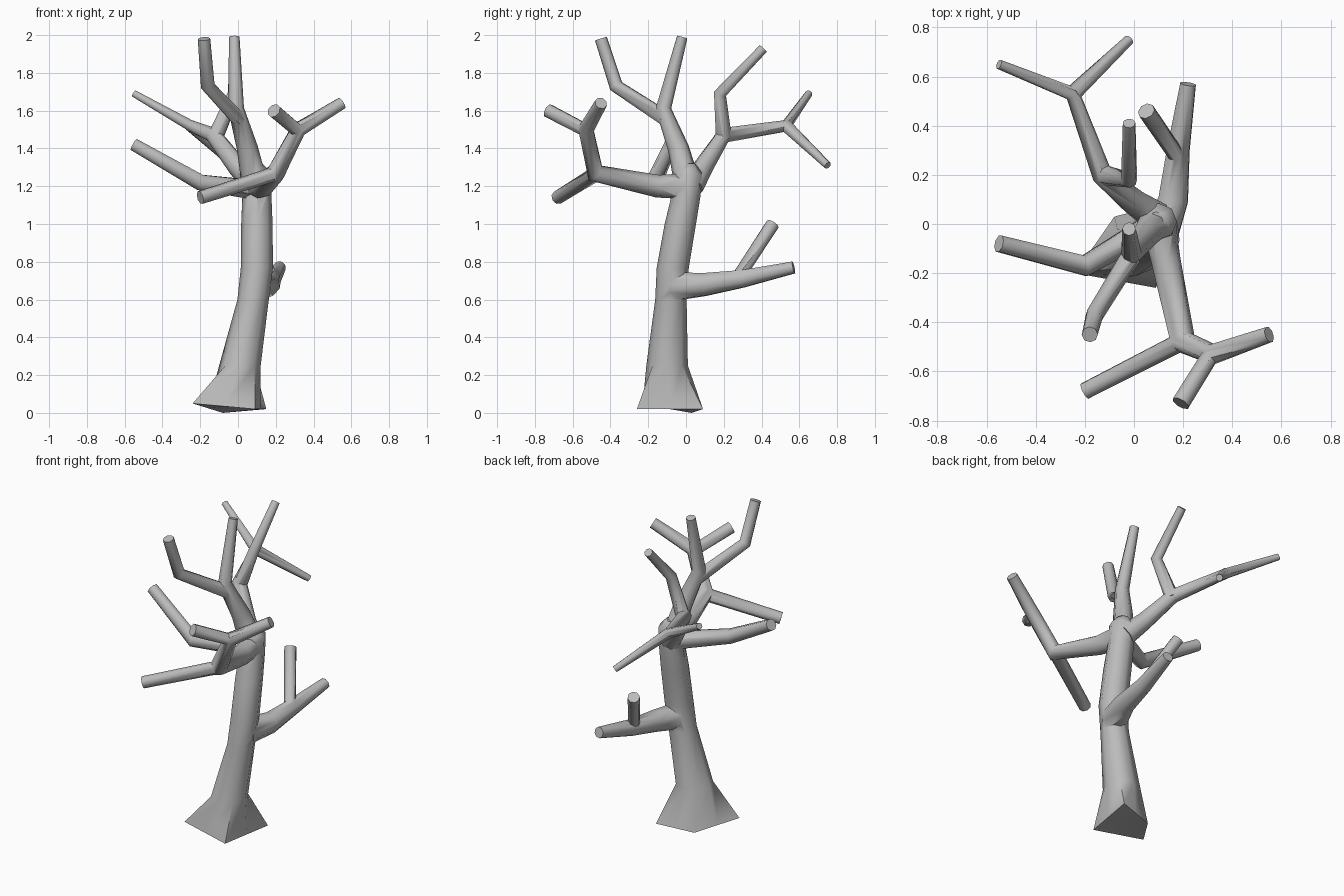
import bpy, bmesh
from mathutils import Vector, Quaternion
from math import cos, sin, radians

old = bpy.data.objects.get("Cube")
if old:
    bpy.data.objects.remove(old, do_unlink=True)

bark = bpy.data.materials.new("grey_bark")
bark.use_nodes = True
colour = (0.5, 0.5, 0.5, 1)
bark.diffuse_color = colour
bark.node_tree.nodes["Principled BSDF"].inputs["Base Color"].default_value = colour

SIDES = 8
CIRCLE = [Vector((cos(a), sin(a), 0))
          for a in (radians(45) * (i + 1) for i in range(SIDES))]


def loft(name, rings):
    """Skin a list of equal-length point rings into a capped solid."""
    bm = bmesh.new()
    loops = [[bm.verts.new(point) for point in ring] for ring in rings]
    for lower, upper in zip(loops, loops[1:]):
        for i in range(SIDES):
            j = (i + 1) % SIDES
            bm.faces.new((lower[i], lower[j], upper[j], upper[i]))
    bm.faces.new(loops[0][::-1])
    bm.faces.new(loops[-1])
    bmesh.ops.triangulate(bm, faces=[f for f in bm.faces if len(f.verts) > 4])
    bmesh.ops.recalc_face_normals(bm, faces=bm.faces)
    mesh = bpy.data.meshes.new(name)
    bm.to_mesh(mesh)
    bm.free()
    mesh.materials.append(bark)
    obj = bpy.data.objects.new(name, mesh)
    bpy.context.collection.objects.link(obj)
    return obj


def grow(name, thick, thin, *path):
    """Weld an evenly tapering tube along the path into the trunk."""
    points = [Vector(p) for p in path]
    end = len(points) - 1
    rings, turn, last = [], Quaternion(), Vector((0, 0, 1))
    for k, point in enumerate(points):
        before = (point - points[max(k - 1, 0)]).normalized()
        after = (points[min(k + 1, end)] - point).normalized()
        tangent = (before + after).normalized()
        turn = last.rotation_difference(tangent) @ turn
        last = tangent
        radius = thick + (thin - thick) * k / end
        rings.append([point + turn @ c * radius for c in CIRCLE])
    part = loft(name, rings)
    weld = trunk.modifiers.new(name, 'BOOLEAN')
    weld.operation = 'UNION'
    weld.solver = 'EXACT'
    weld.object = part
    bpy.ops.object.modifier_apply(modifier=weld.name)
    bpy.data.objects.remove(part, do_unlink=True)


# Trunk: four-cornered flared foot rising into rounded rings
corners = [Vector(c) for c in ((0.15, 0.09, 0.02), (-0.08, 0.03, 0),
                               (-0.24, -0.2, 0.05), (0.09, -0.26, 0.02))]
rings = [[]]
for i, corner in enumerate(corners):
    rings[0] += [corner, (corner + corners[(i + 1) % 4]) / 2]
for x, y, z, radius in ((0.01, -0.1, 0.25, 0.11), (0.08, -0.08, 0.6, 0.083),
                        (0.1, -0.07, 0.77, 0.085), (0.1, -0.03, 1, 0.083),
                        (0.1, 0, 1.15, 0.077), (0.1, 0.01, 1.27, 0.075),
                        (0.09, 0.01, 1.32, 0.04)):
    rings.append([Vector((x, y, z)) + c * radius for c in CIRCLE])
trunk = loft("trunk", rings)
bpy.context.view_layer.objects.active = trunk

# Upright limb with two high tips
grow("upper_limb", 0.07, 0.028,
     (0.09, 0.01, 1.2), (0.05, -0.04, 1.4), (-0.01, -0.12, 1.61), (-0.02, -0.02, 1.99))
grow("upper_limb_fork", 0.042, 0.033,
     (0, -0.11, 1.56), (-0.16, -0.37, 1.73), (-0.18, -0.45, 1.98))

# Back limb with an upright offshoot and a forked end
grow("back_limb", 0.065, 0.02,
     (0.09, 0.03, 1.2), (0, 0.09, 1.3), (-0.13, 0.2, 1.47),
     (-0.25, 0.53, 1.52), (-0.55, 0.65, 1.69))
grow("back_limb_upright", 0.042, 0.026,
     (-0.12, 0.2, 1.46), (-0.02, 0.18, 1.69), (-0.02, 0.41, 1.93))
grow("back_limb_fork", 0.034, 0.021, (-0.25, 0.53, 1.52), (-0.02, 0.75, 1.31))

# Bent side limb
grow("side_limb", 0.055, 0.036,
     (0.09, 0, 1.18), (-0.2, -0.17, 1.22), (-0.55, -0.08, 1.42))

# Front limb with a drooping offshoot and a raised fork
grow("front_limb", 0.07, 0.034,
     (0.1, 0.01, 1.2), (0.13, -0.15, 1.2), (0.2, -0.48, 1.27),
     (0.32, -0.53, 1.5), (0.55, -0.45, 1.64))
grow("front_limb_droop", 0.04, 0.036, (0.21, -0.47, 1.27), (-0.2, -0.68, 1.14))
grow("front_limb_fork", 0.036, 0.038, (0.32, -0.52, 1.49), (0.19, -0.73, 1.6))

# Low back limb with two tips
grow("low_limb", 0.08, 0.034,
     (0.1, -0.06, 0.67), (0.16, 0.1, 0.68), (0.18, 0.3, 0.71), (0.22, 0.57, 0.77))
grow("low_limb_fork", 0.034, 0.036, (0.18, 0.27, 0.71), (0.05, 0.46, 1))

# Smooth bark, sharp cut ends and foot corners
trunk.name = "bare_tree"
bpy.ops.object.select_all(action='DESELECT')
trunk.select_set(True)
bpy.ops.object.shade_smooth_by_angle(angle=radians(52))
